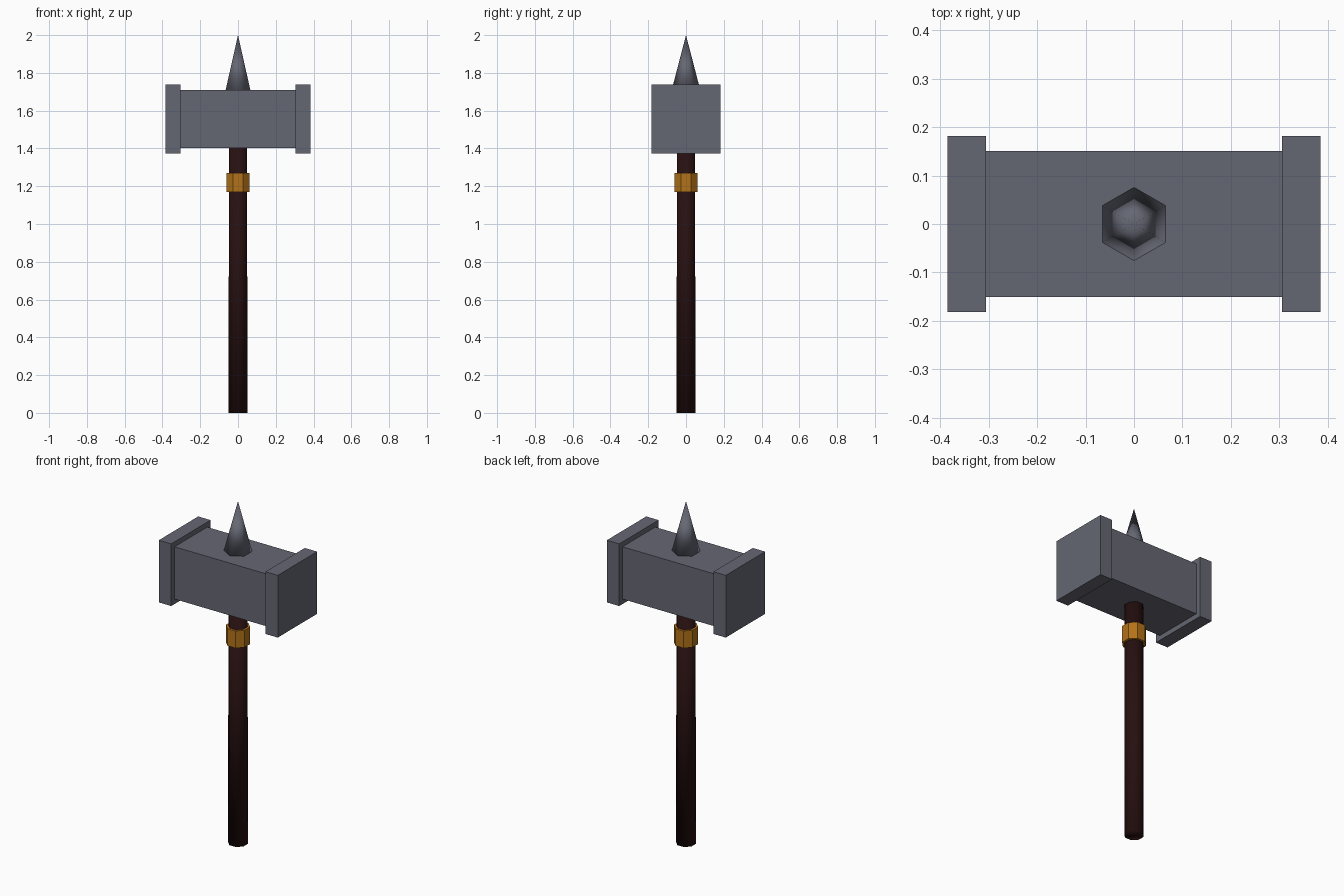
import bpy
import math

cube = bpy.data.objects.get("Cube")
if cube:
    bpy.data.objects.remove(cube, do_unlink=True)


def material(name, rgb):
    mat = bpy.data.materials.new(name)
    mat.use_nodes = True
    color = (*rgb, 1)
    mat.diffuse_color = color
    mat.node_tree.nodes["Principled BSDF"].inputs["Base Color"].default_value = color
    return mat


steel = material("blue grey steel", (0.13, 0.135, 0.17))
wood = material("dark red wood", (0.02, 0.005, 0.005))
gold = material("gold", (0.45, 0.17, 0.01))


def finish(name, mat, smooth=False):
    obj = bpy.context.object
    obj.name = name
    obj.data.materials.append(mat)
    if smooth:
        bpy.ops.object.shade_smooth()
    return obj


def box(name, center, size, mat):
    bpy.ops.mesh.primitive_cube_add(size=1, location=center)
    bpy.context.object.scale = size
    bpy.ops.object.transform_apply(location=False, rotation=False)
    return finish(name, mat)


def prism(name, sides, r_low, r_high, low, high, turn, mat, smooth):
    bpy.ops.mesh.primitive_cone_add(
        vertices=sides, radius1=r_low, radius2=r_high, depth=high - low,
        location=(0, 0, (low + high) / 2), rotation=(0, 0, turn))
    return finish(name, mat, smooth)


# Hammer head with a wider striking block at each end
box("hammer_head", (0, 0, 1.556), (0.62, 0.302, 0.306), steel)
for side, x in (("left", 0.345), ("right", -0.345)):
    box(side + "_striking_block", (x, 0, 1.556), (0.08, 0.364, 0.364), steel)

# Six-sided spike on top
prism("top_spike", 6, 0.078, 0, 1.70, 2.0, 0, steel, True)

# Eight-sided handle and its collar
eighth = math.pi / 8
prism("handle", 8, 0.054, 0.052, 0, 1.45, eighth, wood, True)
prism("collar", 8, 0.066, 0.066, 1.17, 1.27, eighth, gold, False)
